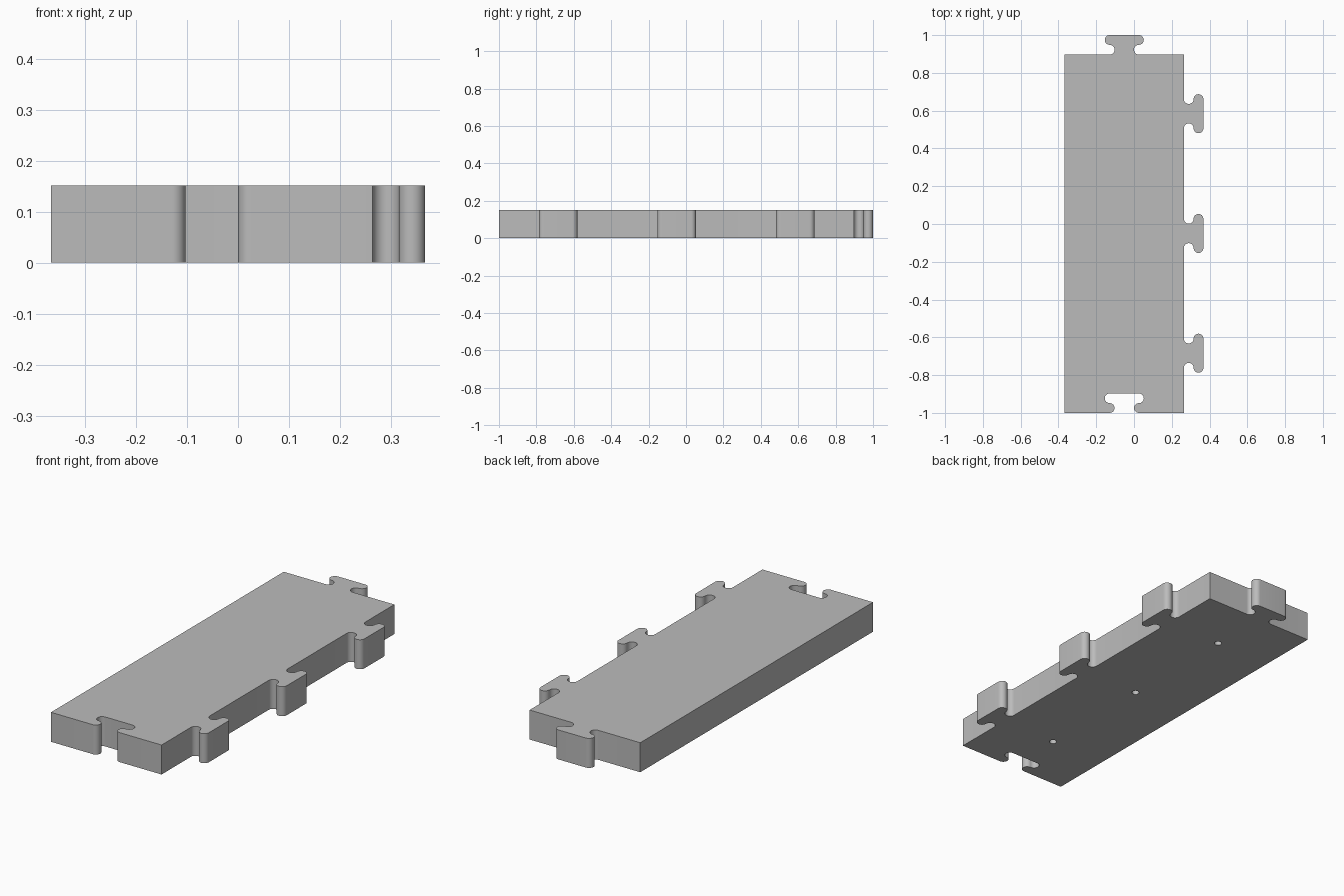
import bpy
import bmesh
from math import cos, sin, pi
from mathutils import Vector

if "Cube" in bpy.data.objects:
    bpy.data.objects.remove(bpy.data.objects["Cube"], do_unlink=True)

LEFT, RIGHT, FRONT, BACK = -0.367, 0.264, -1.0, 0.897
HEIGHT = 0.152
MID_X = (LEFT + RIGHT) / 2
TAB_Y = [-0.684, -0.05, 0.584]
R = 0.0258           # radius of every rounded lobe
STEPS = 20

grey = bpy.data.materials.new("plain grey")
grey.use_nodes = True
colour = (0.5, 0.5, 0.5, 1)
grey.diffuse_color = colour
grey.node_tree.nodes["Principled BSDF"].inputs["Base Color"].default_value = colour


def connector(origin, along, outward):
    """Jigsaw outline: a concave neck arc, then a convex head arc, mirrored."""
    half = []
    for i in range(STEPS + 1):
        a = -pi / 2 + pi * i / STEPS
        half.append((-3 * R + R * cos(a), R + R * sin(a)))
    for i in range(1, STEPS + 1):
        a = -pi / 2 - pi * i / STEPS
        half.append((-3 * R + R * cos(a), 3 * R + R * sin(a)))
    full = half + [(-u, v) for u, v in reversed(half)]
    o, d, n = Vector(origin), Vector(along), Vector(outward)
    return [o + d * u + n * v for u, v in full]


# Outline, counter-clockwise: front socket, side tabs, back tab
outline = [Vector((LEFT, FRONT))]
outline += connector((MID_X, FRONT), (1, 0), (0, 1))
outline.append(Vector((RIGHT, FRONT)))
for y in TAB_Y:
    outline += connector((RIGHT, y), (0, 1), (1, 0))
outline.append(Vector((RIGHT, BACK)))
outline += connector((MID_X, BACK), (-1, 0), (0, 1))
outline.append(Vector((LEFT, BACK)))

# Extruded slab
bm = bmesh.new()
base = bm.faces.new([bm.verts.new((p.x, p.y, 0)) for p in outline])
top = bmesh.ops.extrude_face_region(bm, geom=[base], use_keep_orig=True)
moved = [v for v in top["geom"] if isinstance(v, bmesh.types.BMVert)]
bmesh.ops.translate(bm, verts=moved, vec=(0, 0, HEIGHT))
bmesh.ops.recalc_face_normals(bm, faces=bm.faces)
mesh = bpy.data.meshes.new("interlocking_panel")
bm.to_mesh(mesh)
bm.free()
panel = bpy.data.objects.new("interlocking_panel", mesh)
bpy.context.collection.objects.link(panel)
mesh.materials.append(grey)

# Blind peg holes in the underside
for y in TAB_Y:
    bpy.ops.mesh.primitive_cylinder_add(vertices=32, radius=0.018, depth=0.2,
                                        location=(MID_X, y, 0))
    cutter = bpy.context.object
    cutter.name = "peg_hole_cutter"
    cutter.hide_render = True
    cutter.data.materials.append(grey)
    bpy.ops.object.select_all(action="DESELECT")
    panel.select_set(True)
    bpy.context.view_layer.objects.active = panel
    cut = panel.modifiers.new("peg_hole", "BOOLEAN")
    cut.operation = "DIFFERENCE"
    cut.solver = "EXACT"
    cut.object = cutter
    bpy.ops.object.modifier_apply(modifier=cut.name)
    bpy.data.objects.remove(cutter, do_unlink=True)

# Smooth curved walls, crisp corners
bpy.ops.object.select_all(action="DESELECT")
panel.select_set(True)
bpy.context.view_layer.objects.active = panel
bpy.ops.object.shade_smooth_by_angle(angle=pi / 6)
